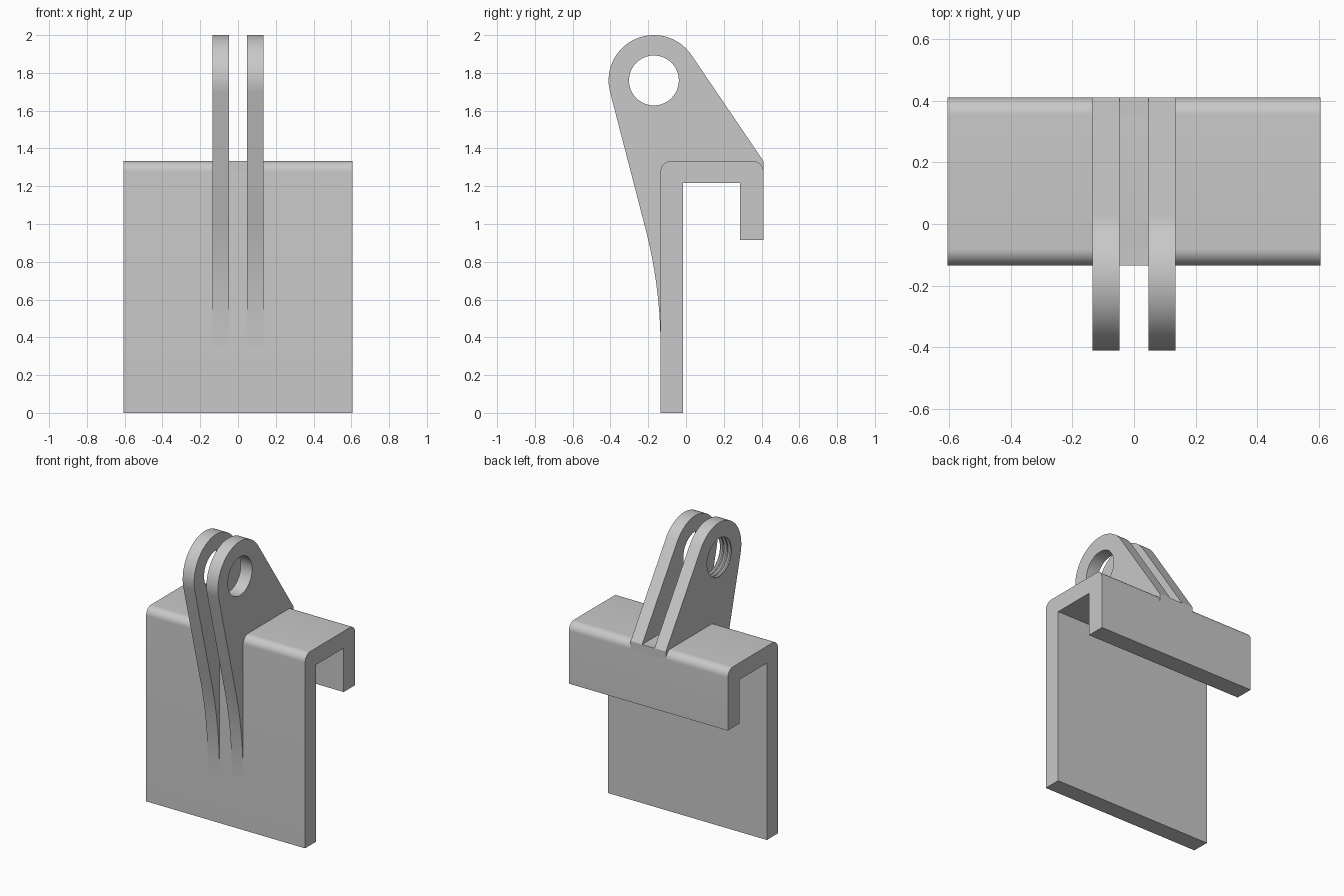
import bpy, bmesh
from math import sin, cos, pi, radians, acos, atan2, hypot

cube = bpy.data.objects.get("Cube")
if cube:
    bpy.data.objects.remove(cube, do_unlink=True)

grey = bpy.data.materials.new("light grey")
grey.use_nodes = True
grey.diffuse_color = (0.58, 0.58, 0.58, 1)
for node in grey.node_tree.nodes:
    if node.type == 'BSDF_PRINCIPLED':
        node.inputs["Base Color"].default_value = grey.diffuse_color

FRONT, BACK, TOP = -0.135, 0.41, 1.333
ROUND = 0.055
LUG_IN, LUG_OUT = 0.047, 0.134
EYE_Y, EYE_Z, EYE_R, HOLE_R = -0.17, 1.76, 0.24, 0.132


def arc(cy, cz, r, start, end, steps):
    return [(cy + r * cos(start + (end - start) * i / steps),
             cz + r * sin(start + (end - start) * i / steps)) for i in range(steps + 1)]


def finish(name, bm):
    bmesh.ops.recalc_face_normals(bm, faces=bm.faces[:])
    mesh = bpy.data.meshes.new(name)
    bm.to_mesh(mesh)
    bm.free()
    mesh.materials.append(grey)
    ob = bpy.data.objects.new(name, mesh)
    bpy.context.collection.objects.link(ob)
    return ob


def extrude_profile(name, profile, x0, x1):
    """Extrude a (y, z) outline along x."""
    bm = bmesh.new()
    face = bm.faces.new([bm.verts.new((x0, y, z)) for y, z in profile])
    new = bmesh.ops.extrude_face_region(bm, geom=[face])["geom"]
    verts = [v for v in new if isinstance(v, bmesh.types.BMVert)]
    bmesh.ops.translate(bm, vec=(x1 - x0, 0, 0), verts=verts)
    return finish(name, bm)


def lathe(name, rings, segments=64):
    """Closed solid from (x, radius) rings around the lug eye."""
    bm = bmesh.new()
    loops = [[bm.verts.new((x, EYE_Y + r * cos(2 * pi * i / segments),
                            EYE_Z + r * sin(2 * pi * i / segments)))
              for i in range(segments)] for x, r in rings]
    for a, b in zip(loops, loops[1:]):
        for i in range(segments):
            j = (i + 1) % segments
            bm.faces.new((a[i], a[j], b[j], b[i]))
    bm.faces.new(loops[0])
    bm.faces.new(loops[-1])
    return finish(name, bm)


def activate(ob):
    bpy.ops.object.select_all(action='DESELECT')
    ob.select_set(True)
    bpy.context.view_layer.objects.active = ob


def smooth(ob):
    activate(ob)
    bpy.ops.object.shade_smooth_by_angle(angle=radians(25))


# Hook plate: long front plate, top bridge and short back lip
hook = [(FRONT, 0), (-0.015, 0), (-0.015, 1.217), (0.285, 1.217), (0.285, 0.915), (BACK, 0.915)]
hook += arc(BACK - ROUND, TOP - ROUND, ROUND, 0, pi / 2, 10)
hook += arc(FRONT + ROUND, TOP - ROUND, ROUND, pi / 2, pi, 10)
smooth(extrude_profile("hook_plate", hook, -0.605, 0.605))

# Square corner fillers under and between the lugs
for name, y0, y1 in (("front_corner_filler", FRONT, FRONT + ROUND),
                     ("back_corner_filler", BACK - ROUND, BACK)):
    z0 = TOP - ROUND
    extrude_profile(name, [(y0, z0), (y1, z0), (y1, TOP), (y0, TOP)], -LUG_OUT, LUG_OUT)

# Lug outline: round eye, straight back edge, front edge flaring into the plate
lean, flare = radians(15), 2.5
dy, dz = BACK - EYE_Y, TOP - EYE_Z
tangent = atan2(dz, dy) + acos(EYE_R / hypot(dy, dz))
outline = arc(EYE_Y, EYE_Z, EYE_R, tangent, pi + lean, 40)
outline += arc(FRONT - flare, 0.35, flare, lean, 0, 16)
outline += [(FRONT, TOP), (BACK, TOP)]

# The left hole is plain, the right one has thread grooves
plain = [(LUG_IN - 0.02, HOLE_R), (LUG_OUT + 0.02, HOLE_R)]
groove, pitch = HOLE_R + 0.013, 0.029
threaded = [(-LUG_OUT - 0.02, HOLE_R)]
for i in range(3):
    x = -LUG_OUT + 0.003 + i * pitch
    threaded += [(x, HOLE_R), (x + 0.008, groove), (x + 0.014, groove), (x + 0.022, HOLE_R)]
threaded.append((-LUG_IN + 0.02, HOLE_R))

for name, x0, x1, rings in (("left_lug", LUG_IN, LUG_OUT, plain),
                            ("right_lug", -LUG_OUT, -LUG_IN, threaded)):
    lug = extrude_profile(name, outline, x0, x1)
    cutter = lathe(name + "_hole_cutter", rings)
    cutter.hide_render = True
    cut = lug.modifiers.new("hole", 'BOOLEAN')
    cut.operation = 'DIFFERENCE'
    cut.solver = 'EXACT'
    cut.object = cutter
    activate(lug)
    bpy.ops.object.modifier_apply(modifier=cut.name)
    bpy.data.objects.remove(cutter, do_unlink=True)
    smooth(lug)
